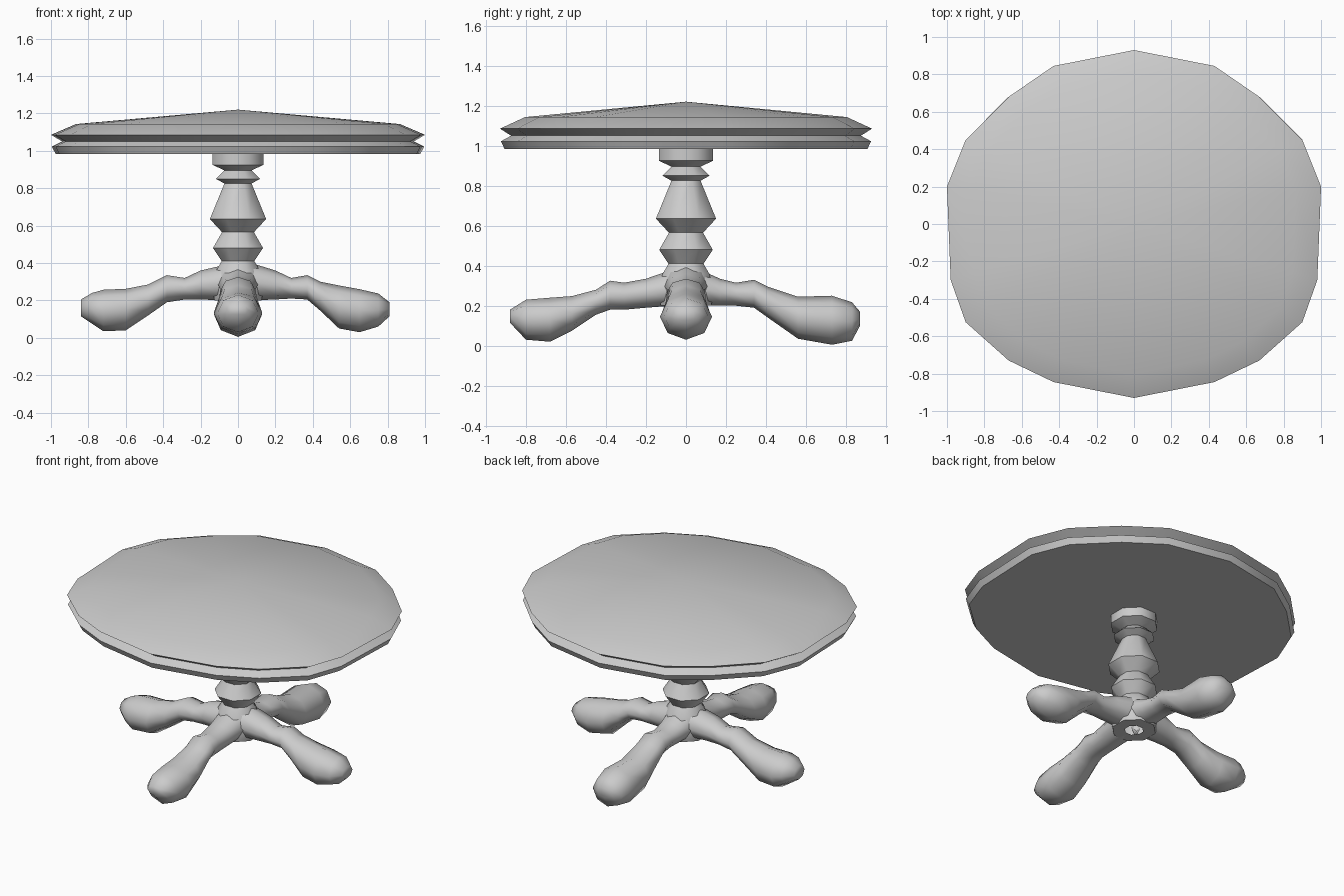
import bpy, bmesh
from math import sin, cos, pi, radians


def loft(name, rings, cap_start=False, cap_end=False, apex=None, angle=50):
    """Skin a list of equal-length closed rings, with optional caps."""
    bm = bmesh.new()
    vr = [[bm.verts.new(p) for p in ring] for ring in rings]
    n = len(vr[0])
    for a, b in zip(vr, vr[1:]):
        for i in range(n):
            j = (i + 1) % n
            bm.faces.new((a[i], a[j], b[j], b[i]))
    if cap_start:
        bm.faces.new(vr[0][::-1])
    if apex:
        tip = bm.verts.new(apex)
        for i in range(n):
            bm.faces.new((vr[-1][i], vr[-1][(i + 1) % n], tip))
    elif cap_end:
        bm.faces.new(vr[-1])
    bmesh.ops.recalc_face_normals(bm, faces=bm.faces)
    mesh = bpy.data.meshes.new(name)
    bm.to_mesh(mesh)
    bm.free()
    ob = bpy.data.objects.new(name, mesh)
    bpy.context.collection.objects.link(ob)
    bpy.ops.object.select_all(action='DESELECT')
    ob.select_set(True)
    bpy.context.view_layer.objects.active = ob
    bpy.ops.object.shade_smooth_by_angle(angle=radians(angle))
    return ob


# Table top: mirrored outline, grooved rim, shallow domed surface
half = [(0.43, -0.845), (0.67, -0.73), (0.90, -0.525), (0.98, -0.30), (1.0, 0.20),
        (0.90, 0.45), (0.67, 0.68), (0.43, 0.845)]
outline = [(0, -0.93)] + half + [(0, 0.93)] + [(-x, y) for x, y in reversed(half)]
rim = [(0.983, 0.975), (1.022, 0.995), (1.05, 0.94), (1.085, 1.0), (1.143, 0.865)]
loft("table_top", [[(x * s, y * s, z) for x, y in outline] for z, s in rim],
     cap_start=True, apex=(0, 0, 1.22))

# Turned pedestal, octagonal, with hub and an open hole underneath
profile = [(0.055, 0.20), (0.13, 0.20), (0.145, 0.28), (0.12, 0.36), (0.09, 0.41),
           (0.138, 0.48), (0.088, 0.565), (0.155, 0.635), (0.075, 0.825),
           (0.122, 0.85), (0.075, 0.895), (0.14, 0.925), (0.14, 0.985)]
loft("pedestal", [[(1.05 * r * cos(pi * (k + 0.5) / 4), 1.05 * r * sin(pi * (k + 0.5) / 4), z)
                   for k in range(8)] for r, z in profile], angle=60)

# Four carved legs: stations of (distance out, top z, bottom z)
widths = [0.11, 0.095, 0.085, 0.095, 0.10, 0.12, 0.13, 0.11, 0.055]
legs = {
    "right_leg": (0, [(0.07, 0.40, 0.20), (0.20, 0.36, 0.205), (0.285, 0.32, 0.21), (0.37, 0.335, 0.205),
                      (0.44, 0.30, 0.145), (0.54, 0.28, 0.05), (0.65, 0.26, 0.03),
                      (0.75, 0.237, 0.06), (0.81, 0.19, 0.115)]),
    "back_leg": (90, [(0.07, 0.38, 0.20), (0.17, 0.335, 0.20), (0.25, 0.315, 0.20), (0.34, 0.33, 0.19),
                      (0.41, 0.295, 0.14), (0.56, 0.245, 0.035), (0.73, 0.25, 0.005),
                      (0.83, 0.217, 0.025), (0.87, 0.17, 0.10)]),
    "left_leg": (180, [(0.07, 0.39, 0.20), (0.20, 0.36, 0.205), (0.285, 0.32, 0.205), (0.38, 0.335, 0.19),
                       (0.48, 0.285, 0.12), (0.60, 0.262, 0.04), (0.72, 0.257, 0.035),
                       (0.78, 0.24, 0.075), (0.84, 0.205, 0.115)]),
    "front_leg": (270, [(0.07, 0.38, 0.20), (0.20, 0.335, 0.19), (0.31, 0.315, 0.18), (0.38, 0.325, 0.18),
                        (0.45, 0.28, 0.155), (0.57, 0.248, 0.075), (0.68, 0.24, 0.02),
                        (0.80, 0.23, 0.03), (0.88, 0.18, 0.115)]),
}
for name, (deg, stations) in legs.items():
    c, s = cos(radians(deg)), sin(radians(deg))
    rings = []
    for (d, top, bot), w in zip(stations, widths):
        ring = []
        for k in range(8):
            a = pi * k / 4
            side, z = w * cos(a), (top + bot) / 2 + (top - bot) / 2 * sin(a)
            ring.append((d * c - side * s, d * s + side * c, z))
        rings.append(ring)
    loft(name, rings, cap_end=True, angle=75)
